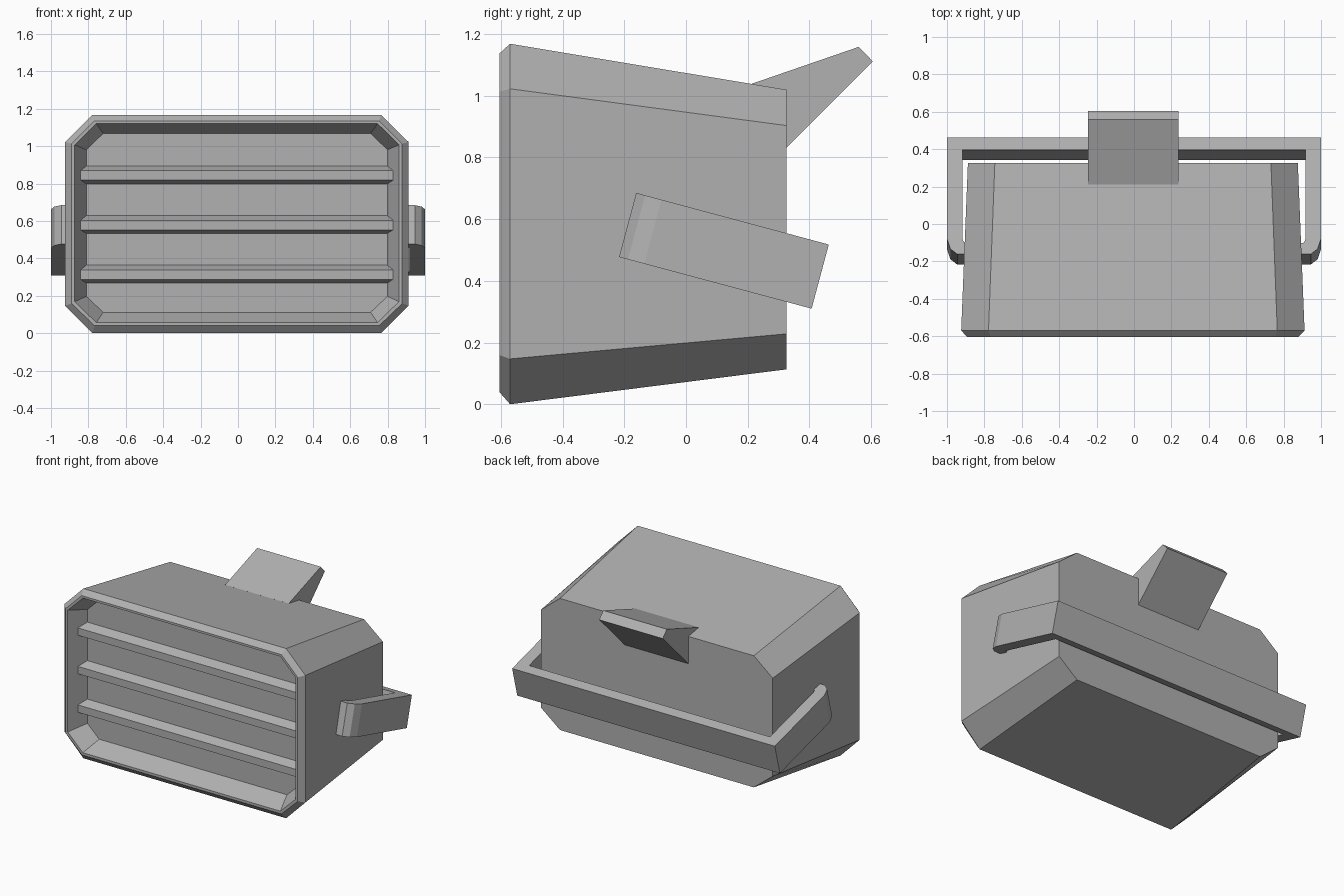
import bpy, bmesh
from math import radians
from mathutils import Matrix, Vector

if "Cube" in bpy.data.objects:
    bpy.data.objects.remove(bpy.data.objects["Cube"])

CX = -0.006  # slight sideways offset of the body

# Dark grey shared by all parts
grey = bpy.data.materials.new("dark_grey")
grey.diffuse_color = (0.44, 0.44, 0.44, 1.0)
grey.use_nodes = True
grey.node_tree.nodes["Principled BSDF"].inputs["Base Color"].default_value = grey.diffuse_color


def make_object(name, bm):
    bmesh.ops.recalc_face_normals(bm, faces=bm.faces)
    mesh = bpy.data.meshes.new(name)
    bm.to_mesh(mesh)
    bm.free()
    mesh.materials.append(grey)
    ob = bpy.data.objects.new(name, mesh)
    bpy.context.collection.objects.link(ob)
    return ob


def loft(name, rings):
    """Skin a list of equal-length point rings and cap both ends."""
    bm = bmesh.new()
    vs = [[bm.verts.new(p) for p in ring] for ring in rings]
    n = len(vs[0])
    for a, b in zip(vs, vs[1:]):
        for i in range(n):
            j = (i + 1) % n
            bm.faces.new((a[i], a[j], b[j], b[i]))
    bm.faces.new(vs[0])
    bm.faces.new(vs[-1])
    return make_object(name, bm)


def octagon(y, hx, cx, z0, z0c, z1c, z1):
    """Corner-cut rectangle: half width, half width of flat top, heights."""
    half = [(cx, z0), (hx, z0c), (hx, z1c), (cx, z1)]
    pts = half + [(-x, z) for x, z in reversed(half)]
    return [(CX + x, y, z) for x, z in pts]


# Tapered housing with bevelled rim and recessed front
loft("housing", [
    octagon(0.325, 0.882, 0.738, 0.113, 0.228, 0.903, 1.019),
    octagon(-0.570, 0.918, 0.772, 0.000, 0.147, 1.022, 1.168),
    octagon(-0.605, 0.884, 0.760, 0.040, 0.159, 1.013, 1.136),
    octagon(-0.605, 0.867, 0.752, 0.057, 0.169, 1.007, 1.121),
    octagon(-0.480, 0.805, 0.715, 0.112, 0.197, 0.981, 1.068),
])

# Horizontal slats across the recess
slat = [(-0.475, -0.050), (-0.54, -0.029), (-0.54, 0.022), (-0.475, 0.049)]
for i, z in enumerate((0.317, 0.582, 0.847)):
    loft(f"slat_{i + 1}", [
        [(CX + s * (0.838 if y < -0.5 else 0.805), y, z + dz) for y, dz in slat]
        for s in (-1, 1)])

# Wedge-shaped tab on the upper back edge
tab = [(0.212, 1.038), (0.56, 1.158), (0.605, 1.111), (0.322, 0.828)]
loft("rear_tab", [[(x, y, z) for y, z in tab] for x in (-0.246, 0.238)])

# U-shaped bracket, hooked at its ends and tilted down to the back
outer = [(0.885, 0.0), (0.945, 0.0), (0.982, 0.030), (1.0, 0.085), (1.0, 0.646)]
inner = [(0.917, 0.578), (0.917, 0.085), (0.913, 0.072), (0.905, 0.063), (0.885, 0.060)]
tilt = Matrix.Translation((0, -0.217, 0.477)) @ Matrix.Rotation(radians(-15), 4, 'X')
bm = bmesh.new()
right, left = [[bm.verts.new((s * x, u, 0)) for x, u in outer + inner] for s in (1, -1)]
for side in (right, left):
    for i in range(4):
        bm.faces.new((side[i], side[i + 1], side[8 - i], side[9 - i]))
bm.faces.new((right[4], left[4], left[5], right[5]))
bmesh.ops.recalc_face_normals(bm, faces=bm.faces)
ext = bmesh.ops.extrude_face_region(bm, geom=bm.faces[:])
bmesh.ops.translate(bm, vec=Vector((0, 0, 0.215)),
                    verts=[g for g in ext["geom"] if isinstance(g, bmesh.types.BMVert)])
bm.transform(tilt)
make_object("bracket", bm)
